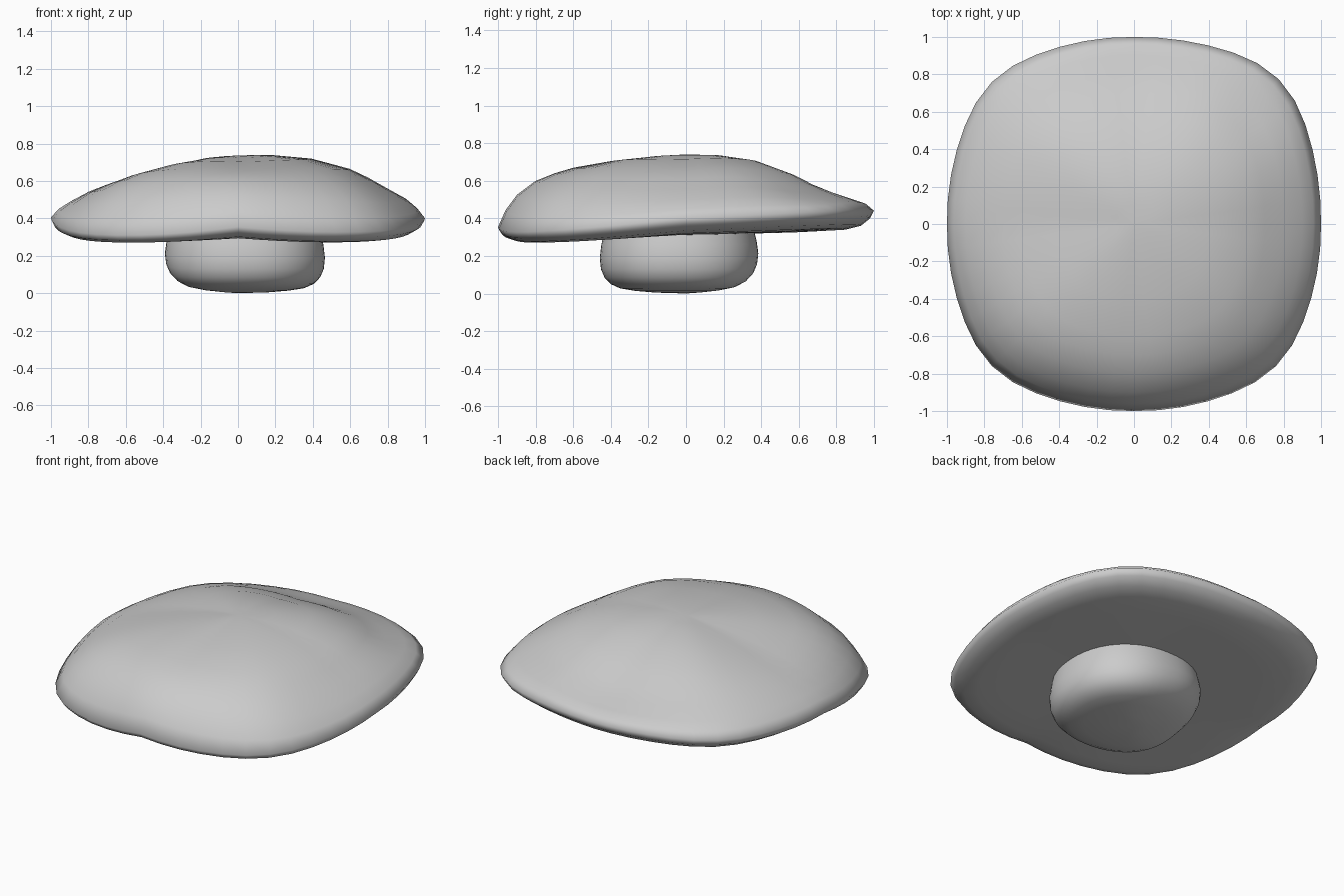
import bpy, bmesh, math

if "Cube" in bpy.data.objects:
    bpy.data.objects.remove(bpy.data.objects["Cube"])

grey = bpy.data.materials.new("plain grey")
grey.use_nodes = True
colour = (0.6, 0.6, 0.6, 1)
grey.diffuse_color = colour
grey.node_tree.nodes["Principled BSDF"].inputs["Base Color"].default_value = colour

SEGMENTS = 48


def rounded_square(angle, power):
    """Radius of a unit superellipse in the given direction."""
    c, s = abs(math.cos(angle)), abs(math.sin(angle))
    return (c ** power + s ** power) ** (-1 / power)


def ringed_body(name, rows, point, top, bottom):
    """Skin rings of points from the top pole to the bottom pole."""
    bm = bmesh.new()
    rings = [[bm.verts.new(point(row, 2 * math.pi * i / SEGMENTS))
              for i in range(SEGMENTS)] for row in rows]
    poles = bm.verts.new(top), bm.verts.new(bottom)
    for i in range(SEGMENTS):
        j = (i + 1) % SEGMENTS
        for a, b in zip(rings, rings[1:]):
            bm.faces.new((a[i], b[i], b[j], a[j]))
        bm.faces.new((poles[0], rings[0][i], rings[0][j]))
        bm.faces.new((poles[1], rings[-1][j], rings[-1][i]))
    bmesh.ops.recalc_face_normals(bm, faces=bm.faces)
    mesh = bpy.data.meshes.new(name)
    bm.to_mesh(mesh)
    bm.free()
    mesh.polygons.foreach_set("use_smooth", [True] * len(mesh.polygons))
    mesh.materials.append(grey)
    obj = bpy.data.objects.new(name, mesh)
    bpy.context.collection.objects.link(obj)
    return obj


# Cap: radius, then height towards left (+x), right, back, front
cap_rows = [
    (0.1, .739, .727, .735, .732),
    (0.2, .736, .712, .730, .724),
    (0.4, .715, .667, .690, .703),
    (0.6, .660, .612, .610, .668),
    (0.7, .612, .578, .558, .640),
    (0.8, .555, .540, .520, .600),
    (0.9, .500, .488, .490, .525),
    (0.96, .450, .450, .473, .445),
    (1.0, .400, .405, .440, .355),
    (0.98, .365, .365, .400, .325),
    (0.93, .335, .335, .360, .302),
    (0.85, .320, .322, .340, .294),
    (0.7, .315, .316, .332, .294),
    (0.4, .312, .312, .325, .300),
]


def cap_point(row, angle):
    radius, left, right, back, front = row
    c, s = math.cos(angle), math.sin(angle)
    diagonal = abs(2 * c * s)
    # Gently bowed sides with tighter corners
    power = 2.4 if c > 0 and s > 0 else 2.25
    size = radius * (rounded_square(angle, 2.25 + (power - 2.25) * diagonal)
                     + 0.035 * diagonal ** 6)
    x, y = size * c, size * s
    z = c * c * (left if c > 0 else right) + s * s * (back if s > 0 else front)
    # Lift the back left corner, droop both front corners
    if c > 0 and s > 0:
        z += 0.02 * diagonal * radius ** 3
    elif s < 0:
        z -= diagonal * (0.045 * radius ** 2 if c > 0 else 0.065 * radius ** 5)
    # Fuller top towards the corners, with a shallow dent at the back left
    if z > 0.45:
        z += 0.12 * diagonal * radius ** 2 * (1 - radius)
        z -= 0.025 * math.exp(-((x - 0.62) ** 2 + (y - 0.58) ** 2) / 0.04)
    return x, y, z


ringed_body("cap", cap_rows, cap_point, (0, 0, .736), (0, 0, .31))

# Stem: radius fraction and height, squat and rounded underneath
stem_rows = [(0.9, .40), (0.95, .32), (0.98, .26), (1.0, .19), (0.985, .13),
             (0.94, .085), (0.86, .05), (0.74, .027), (0.55, .014), (0.3, .005)]


def stem_point(row, angle):
    radius, z = row
    size = radius * rounded_square(angle, 2.25)
    c, s = math.cos(angle), math.sin(angle)
    # The underside sweeps up towards the back right
    sweep = max(0, s - c) * radius
    z += 0.045 * sweep ** 2 * (1 - z / 0.4)
    return 0.037 + 0.428 * size * c, -0.037 + 0.422 * size * s, z


ringed_body("stem", stem_rows, stem_point, (0.03, -0.03, .40), (0, 0, 0))
